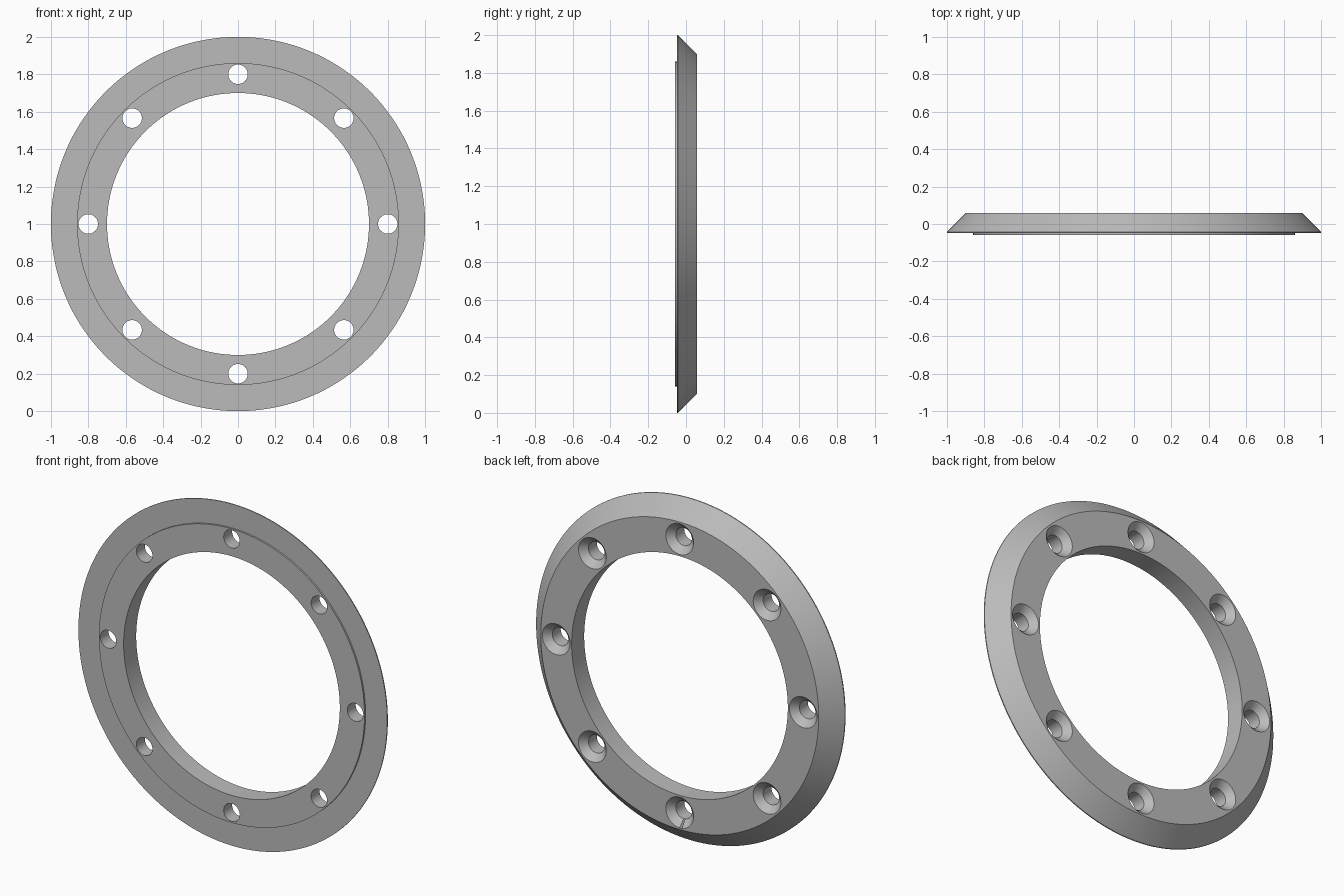
import bpy
import bmesh
from math import cos, sin, pi, radians

old = bpy.data.objects.get("Cube")
if old:
    bpy.data.objects.remove(old, do_unlink=True)

grey = bpy.data.materials.new("plain grey")
grey.use_nodes = True
colour = (0.5, 0.5, 0.5, 1)
grey.diffuse_color = colour
grey.node_tree.nodes["Principled BSDF"].inputs["Base Color"].default_value = colour


def lathe(bm, profile, steps, cx=0.0, cz=1.0):
    """Revolve a closed (radius, y) profile about a y-parallel axis."""
    rings = []
    for i in range(steps):
        a = 2 * pi * i / steps
        rings.append([bm.verts.new((cx + r * cos(a), y, cz + r * sin(a)))
                      for r, y in profile])
    n = len(profile)
    for i in range(steps):
        p, q = rings[i], rings[(i + 1) % steps]
        for j in range(n):
            k = (j + 1) % n
            bm.faces.new((p[j], p[k], q[k], q[j]))


def plug(bm, profile, steps, cx, cz):
    """Solid turned plug with flat end caps."""
    rings = [[bm.verts.new((cx + r * cos(2 * pi * i / steps), y,
                            cz + r * sin(2 * pi * i / steps)))
              for i in range(steps)] for r, y in profile]
    for p, q in zip(rings, rings[1:]):
        for i in range(steps):
            k = (i + 1) % steps
            bm.faces.new((p[i], p[k], q[k], q[i]))
    bm.faces.new(rings[0])
    bm.faces.new(rings[-1])


def finish(bm, name):
    bmesh.ops.recalc_face_normals(bm, faces=bm.faces)
    mesh = bpy.data.meshes.new(name)
    bm.to_mesh(mesh)
    bm.free()
    mesh.materials.append(grey)
    obj = bpy.data.objects.new(name, mesh)
    bpy.context.collection.objects.link(obj)
    return obj


# Flange ring: raised front face, thin outer rim, bevelled back
FRONT, SEAT, RIM, BACK = -0.058, -0.048, -0.042, 0.058
bm = bmesh.new()
lathe(bm, [(0.70, FRONT), (0.86, FRONT), (0.86, SEAT), (1.0, SEAT),
           (1.0, RIM), (0.90, BACK), (0.70, BACK)], 144)
ring = finish(bm, "flange_ring")

# Eight screw holes, countersunk from the back
HOLE, SINK, DEPTH = 0.052, 0.09, 0.038
bm = bmesh.new()
for i in range(8):
    a = i * pi / 4
    plug(bm, [(HOLE, FRONT - 0.05), (HOLE, BACK - DEPTH), (SINK, BACK),
              (SINK, BACK + 0.05)], 40, 0.8 * cos(a), 1 + 0.8 * sin(a))
cutter = finish(bm, "screw_hole_cutter")
cutter.hide_render = True

cut = ring.modifiers.new("screw holes", 'BOOLEAN')
cut.object = cutter
cut.operation = 'DIFFERENCE'
cut.solver = 'EXACT'

bpy.ops.object.select_all(action='DESELECT')
ring.select_set(True)
bpy.context.view_layer.objects.active = ring
bpy.ops.object.modifier_apply(modifier=cut.name)
bpy.data.objects.remove(cutter, do_unlink=True)
bpy.ops.object.shade_smooth_by_angle(angle=radians(25))
